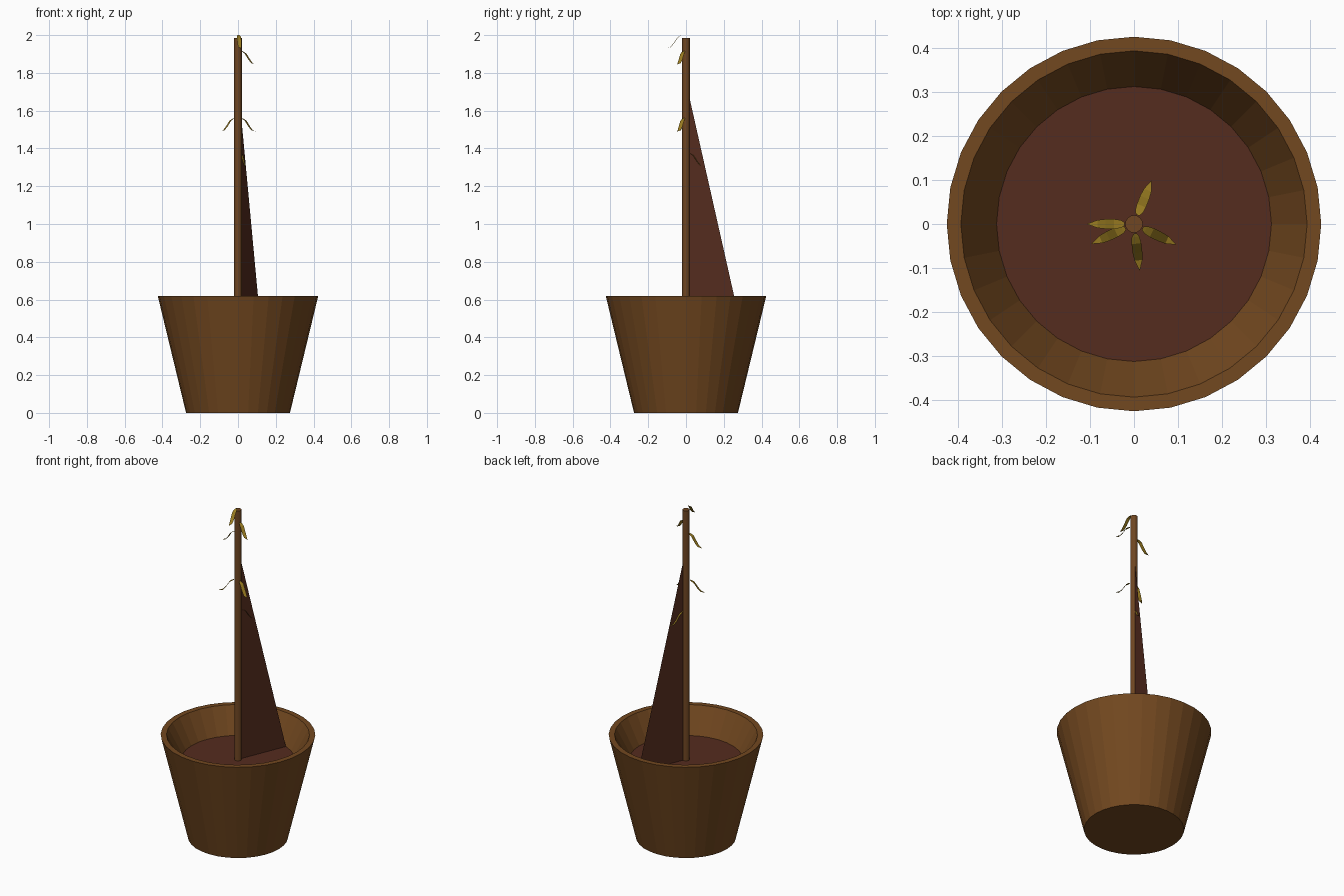
import bpy, bmesh
from math import sin, cos, radians, pi
from mathutils import Matrix

if "Cube" in bpy.data.objects:
    bpy.data.objects.remove(bpy.data.objects["Cube"])


def material(name, rgb):
    m = bpy.data.materials.new(name)
    m.diffuse_color = (*rgb, 1)
    m.use_nodes = True
    m.node_tree.nodes["Principled BSDF"].inputs["Base Color"].default_value = m.diffuse_color
    return m


POT = material("pot_brown", (0.17, 0.065, 0.014))
BARK = material("bark_brown", (0.16, 0.062, 0.016))
SOIL = material("soil_brown", (0.09, 0.025, 0.013))
LEAF = material("dry_leaf", (0.32, 0.2, 0.015))


def make(name, verts, faces, mat):
    me = bpy.data.meshes.new(name)
    me.from_pydata(verts, [], faces)
    me.materials.append(mat)
    ob = bpy.data.objects.new(name, me)
    bpy.context.collection.objects.link(ob)
    return ob


def lathe(name, profile, sides, mat):
    """Revolve (radius, z) points and cap both ends."""
    verts = [(r * cos(2 * pi * i / sides), r * sin(2 * pi * i / sides), z)
             for r, z in profile for i in range(sides)]
    faces = []
    for k in range(len(profile) - 1):
        a, b = k * sides, (k + 1) * sides
        for i in range(sides):
            j = (i + 1) % sides
            faces.append((a + i, a + j, b + j, b + i))
    last = (len(profile) - 1) * sides
    faces.append(tuple(reversed(range(sides))))
    faces.append(tuple(range(last, last + sides)))
    return make(name, verts, faces, mat)


# tapered pot with a sloping inner lip
SOIL_Z = 0.47
lathe("pot", [(0.275, 0), (0.425, 0.62), (0.393, 0.62), (0.312, SOIL_Z - 0.002)], 32, POT)

# soil disc
soil = [(0.312 * cos(2 * pi * i / 32), 0.312 * sin(2 * pi * i / 32), SOIL_Z) for i in range(32)]
make("soil", soil, [tuple(range(32))], SOIL)

# thin upright sheet of soil rising to the trunk
a = radians(67.5)
make("soil_fin", [(0, 0, SOIL_Z), (0.312 * cos(a), 0.312 * sin(a), SOIL_Z), (0, 0, 1.75)],
     [(0, 1, 2)], SOIL)

# bare trunk
lathe("trunk", [(0.02, SOIL_Z), (0.02, 1.985)], 16, BARK)

# drooping leaves: (distance, drop, half width) along the blade
BLADE = [(0.022, 0, 0.004), (0.030, -0.004, 0.009), (0.045, -0.013, 0.011),
         (0.065, -0.043, 0.011), (0.083, -0.064, 0.009), (0.106, -0.070, 0.0005)]


def leaf(name, z, angle):
    verts = [(r, s * w, d) for r, d, w in BLADE for s in (-1, 1)]
    faces = [(2 * i, 2 * i + 2, 2 * i + 3, 2 * i + 1) for i in range(len(BLADE) - 1)]
    ob = make(name, verts, faces, LEAF)
    ob.data.transform(Matrix.Translation((0, 0, z)) @ Matrix.Rotation(radians(angle), 4, 'Z'))


for n, (z, ang) in enumerate([(2.0, -83), (1.915, -26), (1.848, 180),
                              (1.56, 205), (1.56, -26), (1.375, 68)]):
    leaf(f"leaf_{n + 1}", z, ang)
